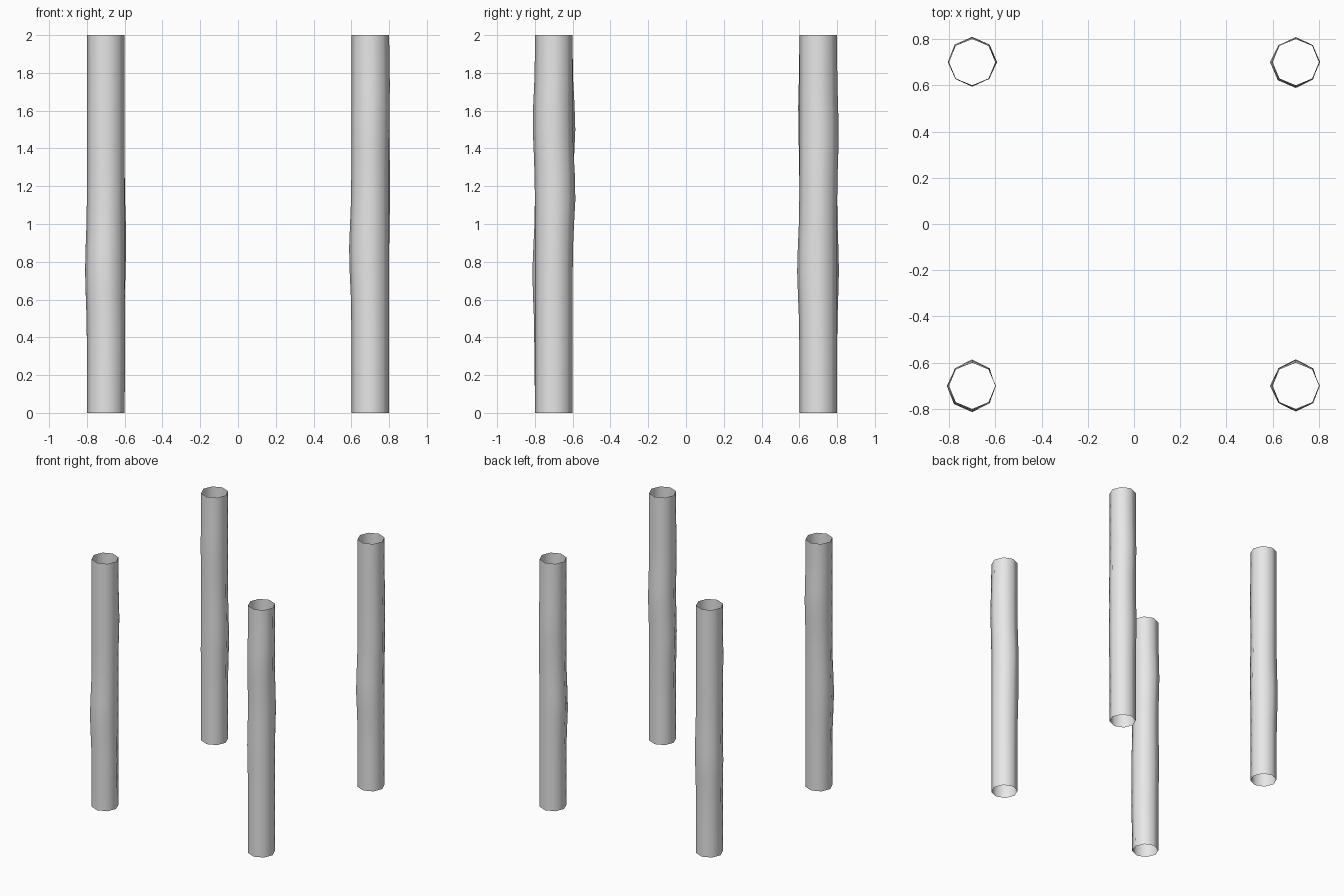
import bpy
import bmesh
from math import cos, sin, exp, radians, pi

cube = bpy.data.objects.get("Cube")
if cube:
    bpy.data.objects.remove(cube, do_unlink=True)

# One plain grey for every post
grey = bpy.data.materials.new("pale_grey")
grey.use_nodes = True
grey.diffuse_color = (0.8, 0.8, 0.8, 1)
grey.node_tree.nodes["Principled BSDF"].inputs["Base Color"].default_value = (0.8, 0.8, 0.8, 1)

SIDES, RINGS = 8, 16
RADIUS, HEIGHT, SPREAD = 0.1, 2.0, 0.7


def make_post(name, x, y, bumps):
    """Open eight-sided tube; each bump is (direction, height, amount)."""
    bm = bmesh.new()
    rings = []
    for j in range(RINGS + 1):
        z = HEIGHT * j / RINGS
        ends = sin(pi * j / RINGS) ** 0.5 if 0 < j < RINGS else 0
        ring = []
        for i in range(SIDES):
            a = 2 * pi * i / SIDES
            r = RADIUS
            for direction, height, amount in bumps:
                facing = max(0, cos(a - radians(direction))) ** 2
                r += ends * amount * facing * exp(-((z - height) / 0.2) ** 2)
            ring.append(bm.verts.new((r * cos(a), r * sin(a), z)))
        rings.append(ring)
    for low, high in zip(rings, rings[1:]):
        for i in range(SIDES):
            k = (i + 1) % SIDES
            bm.faces.new((low[i], low[k], high[k], high[i]))
    mesh = bpy.data.meshes.new(name)
    bm.to_mesh(mesh)
    bm.free()
    mesh.materials.append(grey)
    mesh.shade_smooth()
    post = bpy.data.objects.new(name, mesh)
    post.location = (x, y, 0)
    bpy.context.collection.objects.link(post)


# Four posts at the corners, each with its own gentle swellings
make_post("front_right_post", -SPREAD, -SPREAD,
          [(90, 1.53, 0.017), (270, 0.73, 0.014), (180, 0.75, 0.01), (315, 0.35, 0.008)])
make_post("front_left_post", SPREAD, -SPREAD,
          [(90, 1.17, 0.015), (180, 0.85, 0.012), (270, 1.55, 0.014), (0, 1.75, 0.006)])
make_post("back_left_post", SPREAD, SPREAD,
          [(180, 0.85, 0.012), (270, 0.75, 0.012), (0, 1.2, 0.006), (90, 1.5, 0.01)])
make_post("back_right_post", -SPREAD, SPREAD,
          [(0, 0.9, 0.008), (90, 0.75, 0.01), (180, 0.7, 0.006), (270, 1.6, 0.008)])
